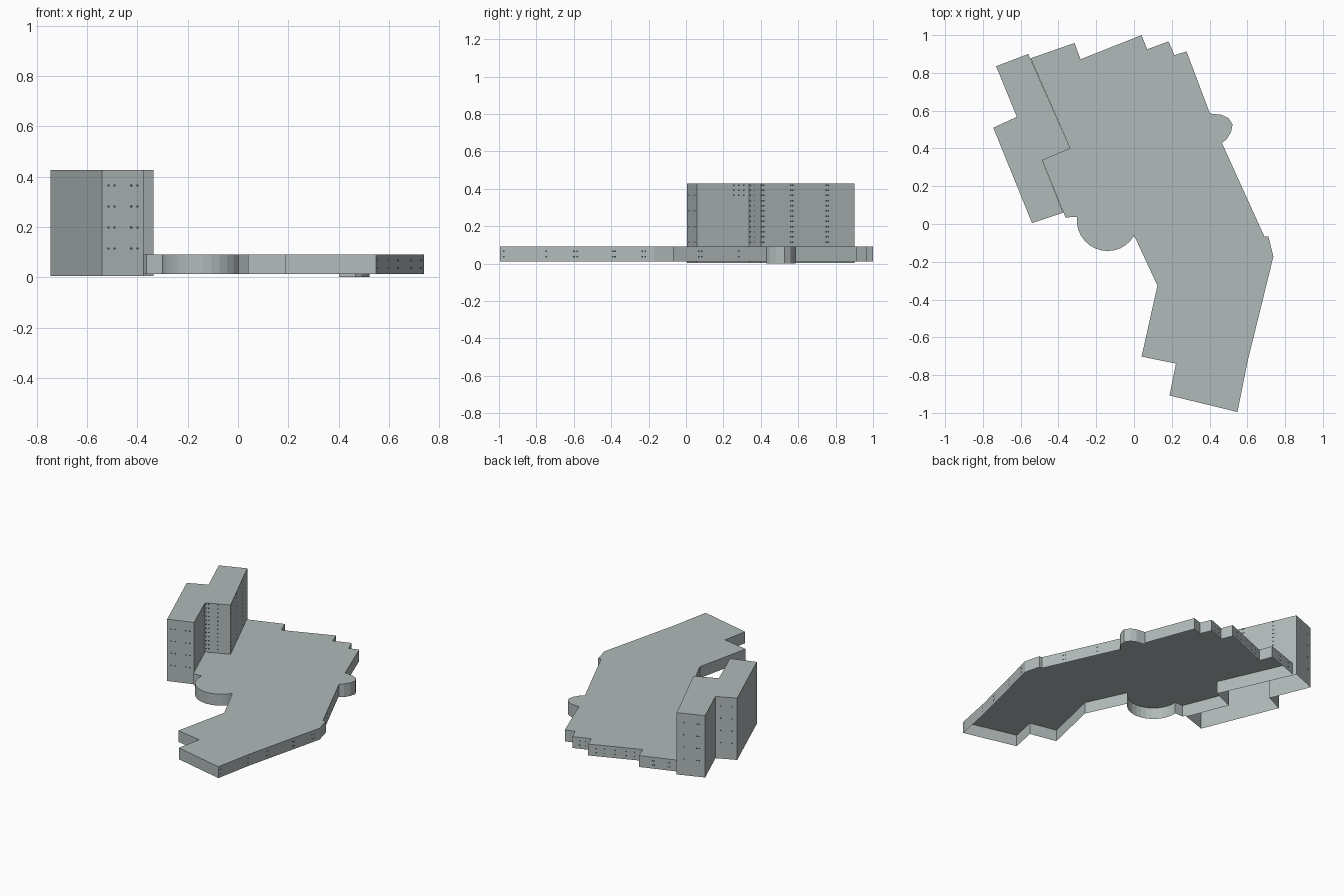
import bpy, bmesh, math
from mathutils import Vector

if "Cube" in bpy.data.objects:
    bpy.data.objects.remove(bpy.data.objects["Cube"])


def material(name, rgb):
    m = bpy.data.materials.new(name)
    m.diffuse_color = (*rgb, 1)
    m.use_nodes = True
    m.node_tree.nodes["Principled BSDF"].inputs["Base Color"].default_value = m.diffuse_color
    return m


WALL = material("pale grey", (0.44, 0.49, 0.49))
GLASS = material("dark glass", (0.03, 0.05, 0.07))


def finish(bm, name, mat):
    me = bpy.data.meshes.new(name)
    bm.to_mesh(me)
    bm.free()
    me.materials.append(mat)
    ob = bpy.data.objects.new(name, me)
    bpy.context.collection.objects.link(ob)
    return ob


def shell(name, pts, z0, z1, closed=True):
    """Walls along a clockwise outline, roofed if closed, open underneath."""
    bm = bmesh.new()
    lo = [bm.verts.new((x, y, z0)) for x, y in pts]
    hi = [bm.verts.new((x, y, z1)) for x, y in pts]
    n = len(pts)
    for i in range(n if closed else n - 1):
        j = (i + 1) % n
        bm.faces.new((lo[j], lo[i], hi[i], hi[j]))
    if closed:
        bm.faces.new(hi[::-1])
    return finish(bm, name, WALL)


def windows(bm, p, q, fractions, rows, w=0.009, h=0.008):
    """Tiny panes on the wall p-q of a clockwise outline."""
    p, q = Vector((*p, 0)), Vector((*q, 0))
    d = (q - p).normalized()
    out = Vector((-d.y, d.x, 0)) * 0.0015
    up = Vector((0, 0, h / 2))
    for f in fractions:
        for z in rows:
            c = p.lerp(q, f) + out + Vector((0, 0, z))
            s = d * w / 2
            bm.faces.new([bm.verts.new(v) for v in
                          (c + s - up, c - s - up, c - s + up, c + s + up)])


# Tower footprint, clockwise from the back left corner
tower = [(-.73, .835), (-.56, .90), (-.336, .40), (-.485, .337),
         (-.375, .06), (-.54, .005), (-.745, .51), (-.62, .567)]
shell("tower", tower, 0.004, 0.427)

# Low wing footprint: stepped back, side bay, bent arm, round bay
back = [(-.548, .877), (-.315, .958), (-.283, .872), (.04, 1.0), (.07, .925),
        (.183, .967), (.214, .893), (.278, .914), (.402, .585)]
side_bay = [(.402, .585), (.463, .578), (.50, .56), (.522, .527),
            (.513, .485), (.49, .448), (.465, .43)]
arm = [(.69, -.066), (.711, -.066), (.738, -.172), (.60, -.733), (.548, -.995),
       (.188, -.908), (.222, -.739), (.04, -.702), (.124, -.326)]
round_bay = [(-.14 + .163 * math.cos(math.radians(a)),
              .02 + .163 * math.sin(math.radians(a)))
             for a in range(-30, -198, -12)]
tower_side = [(-.363, .035), (-.485, .337), (-.336, .40)]
shell("low_wing", back + side_bay[1:] + arm + round_bay + tower_side,
      0.012, 0.09)
shell("side_bay_footing", side_bay, 0.0, 0.012, closed=False)

# Tower windows
bm = bmesh.new()
tall = [0.115 + 0.0277 * i for i in range(12)]
sparse = tall[::3]
windows(bm, tower[1], tower[2], (.28, .30, .66, .68, .97, .99), tall)
windows(bm, tower[2], tower[3], (.5, .85, .95), tall)
windows(bm, tower[3], tower[4], (.1, .2, .3), tall[-3:])
windows(bm, tower[4], tower[5], (.15, .3, .7, .85), sparse)
windows(bm, tower[0], tower[1], (.2, .3, .75), sparse)
windows(bm, tower[6], tower[7], (.25, .75), sparse)
finish(bm, "tower_windows", GLASS)

# Wing windows
bm = bmesh.new()
two = (0.037, 0.066)
windows(bm, back[0], back[1], (.2, .24, .6, .64), two)
windows(bm, back[2], back[3], (.15, .3, .5, .7, .85), two)
windows(bm, back[4], back[5], (.3, .6), two)
windows(bm, side_bay[-1], arm[0], (.3, .7, .73), two)
windows(bm, arm[2], arm[3], (.08, .11, .37, .39, .73, .76), two)
windows(bm, arm[3], arm[4], (.05, .92), two)
finish(bm, "wing_windows", GLASS)
